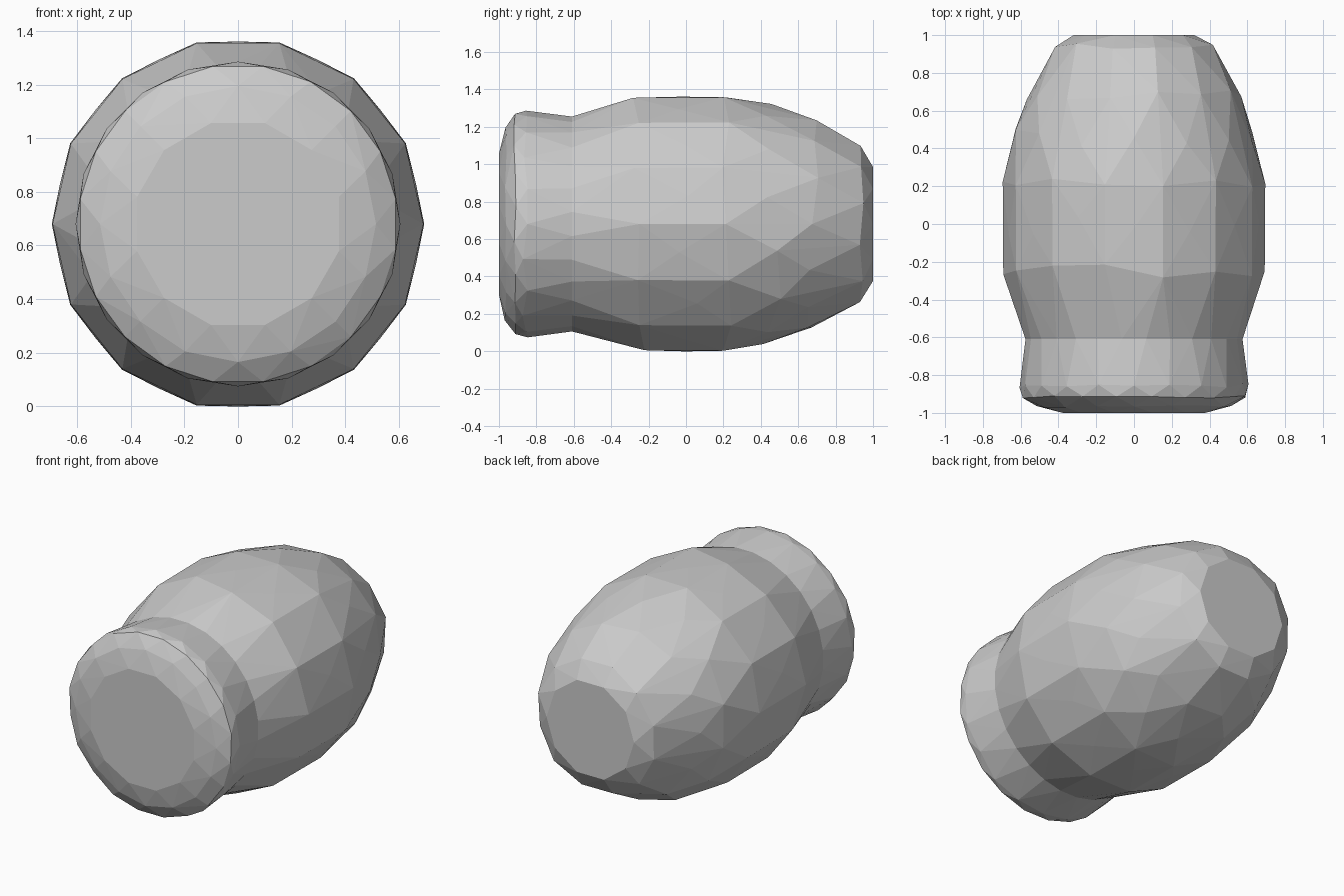
import bpy, bmesh, random
from math import sin, cos, tau

if "Cube" in bpy.data.objects:
    bpy.data.objects.remove(bpy.data.objects["Cube"])
random.seed(4)
CZ = 0.68       # height of the barrel axis
JOINT = -0.61   # where body meets collar


def faceted_shell(name, rings):
    """Hull through rings of (y, radius, sides, phase, y jitter), open at the joint."""
    bm = bmesh.new()
    for y, r, n, phase, jit in rings:
        for i in range(n):
            a = tau * (i + phase) / n
            bm.verts.new((r * cos(a), y + random.uniform(-jit, jit), CZ + r * sin(a)))
    hull = bmesh.ops.convex_hull(bm, input=bm.verts[:])
    inside = [v for v in hull["geom_interior"] if isinstance(v, bmesh.types.BMVert)]
    bmesh.ops.delete(bm, geom=inside, context='VERTS')
    # remove the hidden cap between the two parts
    cap = [f for f in bm.faces if all(abs(v.co.y - JOINT) < 1e-4 for v in f.verts)]
    bmesh.ops.delete(bm, geom=cap, context='FACES')
    bmesh.ops.recalc_face_normals(bm, faces=bm.faces[:])
    mesh = bpy.data.meshes.new(name)
    bm.to_mesh(mesh)
    bm.free()
    ob = bpy.data.objects.new(name, mesh)
    bpy.context.collection.objects.link(ob)
    return ob


# Bulging barrel body
faceted_shell("barrel_body", [
    (JOINT, 0.578, 28, 0.5, 0),
    (-0.25, 0.692, 14, 0.0, 0.04),
    (0.00, 0.681, 14, 0.5, 0.06),
    (0.22, 0.695, 14, 0.0, 0.04),
    (0.46, 0.642, 14, 0.5, 0.05),
    (0.68, 0.568, 14, 0.0, 0.03),
    (0.94, 0.432, 12, 0.5, 0.015),
    (1.00, 0.320, 10, 0.0, 0),
])

# Flared collar with a rounded front rim
faceted_shell("front_collar", [
    (JOINT, 0.578, 28, 0.5, 0),
    (-0.86, 0.606, 20, 0.0, 0.015),
    (-0.915, 0.596, 20, 0.5, 0.006),
    (-0.965, 0.515, 16, 0.0, 0.006),
    (-1.00, 0.390, 12, 0.5, 0),
])
